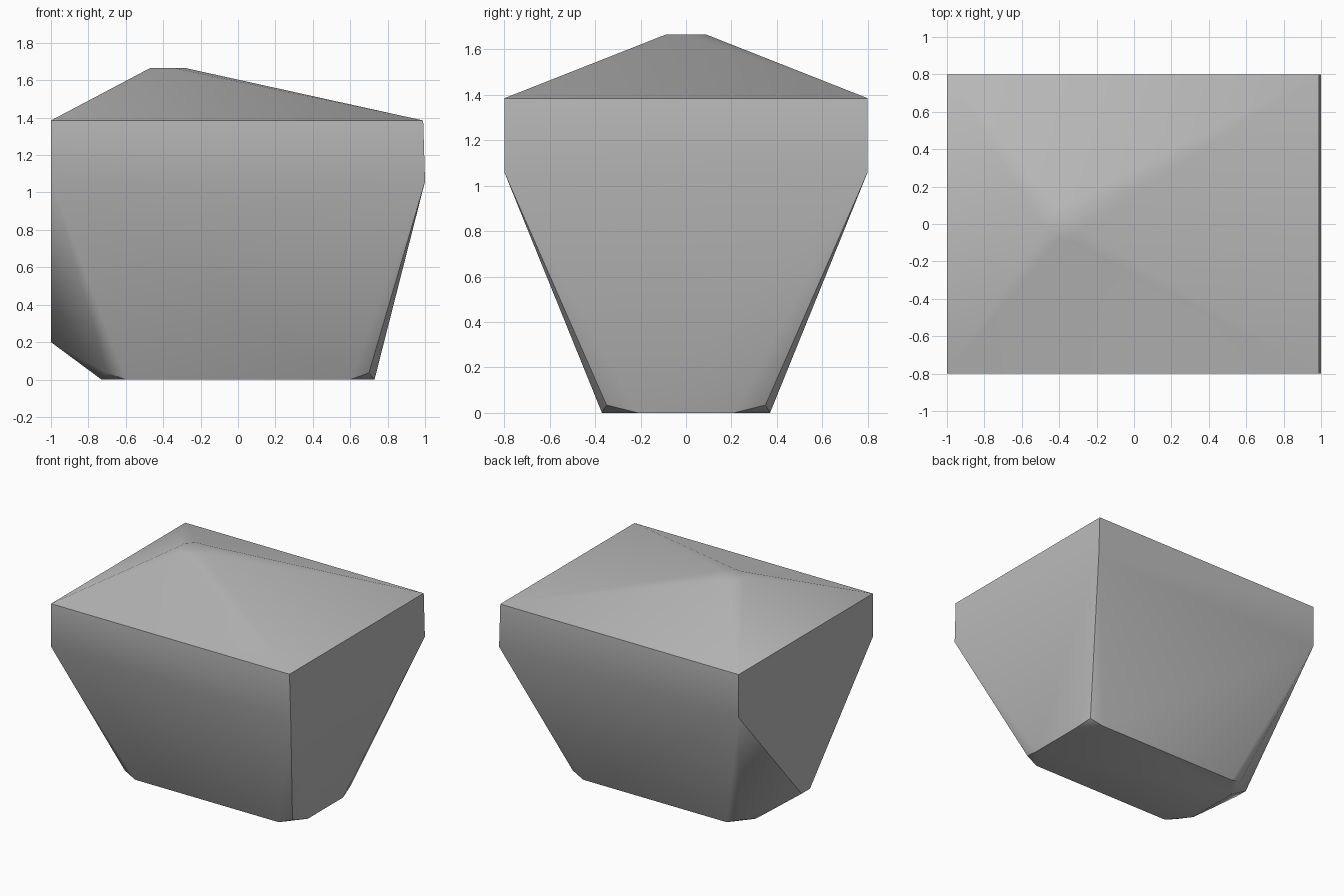
import bpy, bmesh, math

cube = bpy.data.objects.get("Cube")
if cube:
    bpy.data.objects.remove(cube, do_unlink=True)

stone = bpy.data.materials.new("stone_grey")
stone.use_nodes = True
grey = (0.5, 0.5, 0.5, 1.0)
stone.diffuse_color = grey
stone.node_tree.nodes["Principled BSDF"].inputs["Base Color"].default_value = grey

points = []


def add_both(x, y, z):
    """Add a corner and its front/back mirror image."""
    points.extend([(x, -y, z), (x, y, z)])


# Upright band around the widest part
for x, z in [(-1, 1.385), (-1, 1.06), (0.99, 1.385), (1, 1.06)]:
    add_both(x, 0.8, z)

# Small blunt peak, set off centre
for side in (-1, 1):
    add_both(-0.375 + side * 0.095, 0.03, 1.665)
    add_both(-0.375 + side * 0.035, 0.09, 1.665)

# Foot with clipped, slightly raised corners
for side in (-1, 1):
    add_both(side * 0.6, 0.37, 0)
    add_both(side * 0.73, 0.21, 0)
    add_both(side * 0.7, 0.35, 0.035)

# Keel where the right end stays upright almost to the ground
add_both(-1, 0.05, 0.2)

# Wrap the corners into one convex block
bm = bmesh.new()
for p in points:
    bm.verts.new(p)
bmesh.ops.convex_hull(bm, input=bm.verts)
bmesh.ops.dissolve_limit(bm, angle_limit=math.radians(1),
                         verts=bm.verts, edges=bm.edges)
bmesh.ops.recalc_face_normals(bm, faces=bm.faces)
mesh = bpy.data.meshes.new("rock_block")
bm.to_mesh(mesh)
bm.free()
mesh.materials.append(stone)

rock = bpy.data.objects.new("rock_block", mesh)
bpy.context.collection.objects.link(rock)
bpy.ops.object.select_all(action="DESELECT")
rock.select_set(True)
bpy.context.view_layer.objects.active = rock
bpy.ops.object.shade_smooth_by_angle(angle=math.radians(38))
